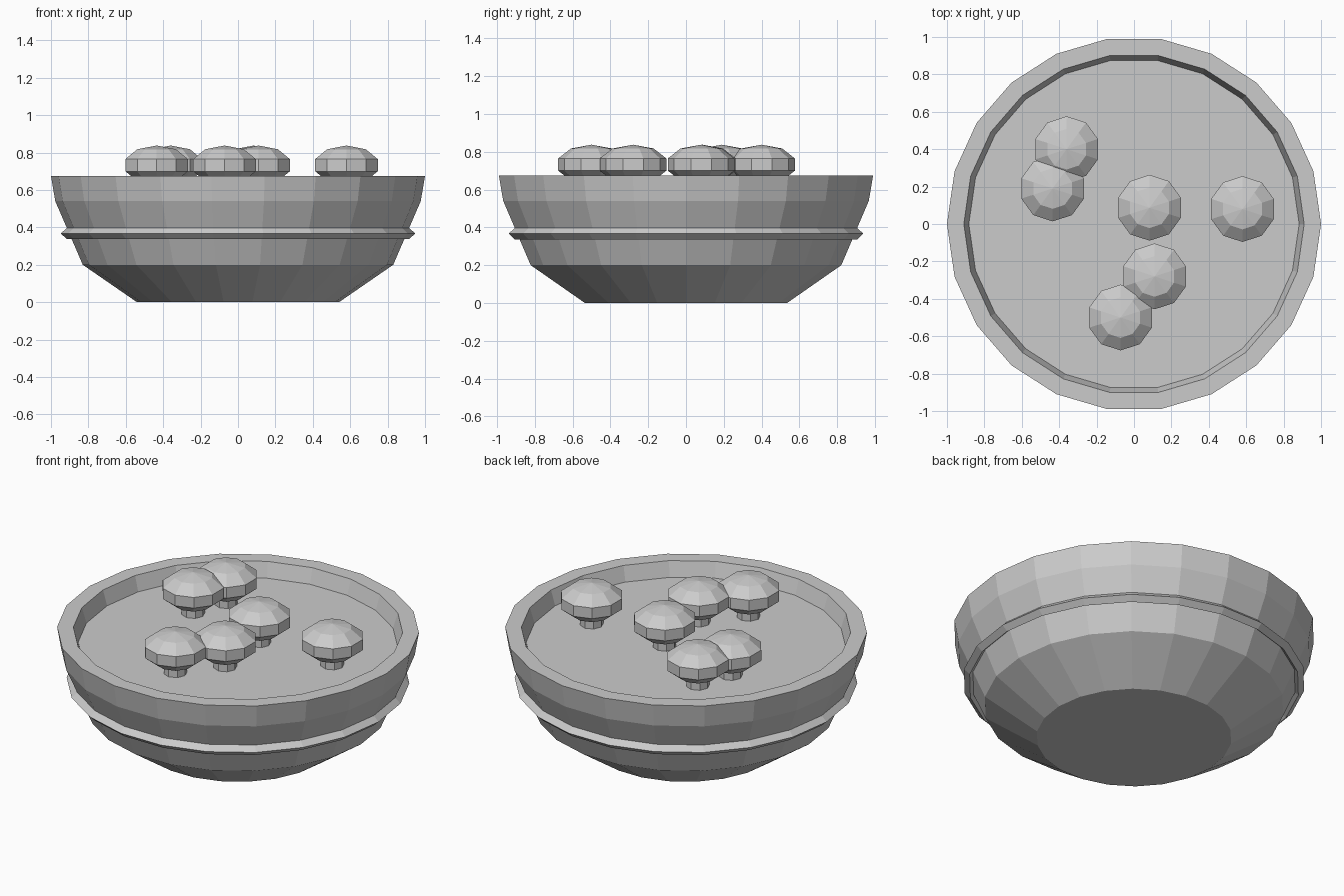
import bpy, bmesh, math

cube = bpy.data.objects.get("Cube")
if cube:
    bpy.data.objects.remove(cube, do_unlink=True)

grey = bpy.data.materials.new("plain grey")
grey.use_nodes = True
grey.diffuse_color = (0.6, 0.6, 0.6, 1)
grey.node_tree.nodes["Principled BSDF"].inputs["Base Color"].default_value = (0.6, 0.6, 0.6, 1)


def finish(name, bm, location=(0, 0, 0)):
    bmesh.ops.recalc_face_normals(bm, faces=bm.faces)
    mesh = bpy.data.meshes.new(name)
    bm.to_mesh(mesh)
    bm.free()
    mesh.materials.append(grey)
    obj = bpy.data.objects.new(name, mesh)
    obj.location = location
    bpy.context.collection.objects.link(obj)
    return obj


def lathe(name, profile, sides, closed=False, location=(0, 0, 0)):
    """Turn a radius/height profile around z; open profiles get end caps."""
    bm = bmesh.new()
    rings = []
    for r, z in profile:
        angles = [math.tau * i / sides for i in range(sides)]
        rings.append([bm.verts.new((r * math.cos(a), r * math.sin(a), z)) for a in angles])
    pairs = list(zip(rings, rings[1:]))
    if closed:
        pairs.append((rings[-1], rings[0]))
    else:
        bm.faces.new(rings[0])
        bm.faces.new(rings[-1])
    for low, high in pairs:
        for i in range(sides):
            j = (i + 1) % sides
            bm.faces.new((low[i], low[j], high[j], high[i]))
    return finish(name, bm, location)


# Bowl with its rim, inner wall and filled surface
SIDES = 22
lathe("bowl", [(0.54, 0), (0.83, 0.2), (0.977, 0.54), (1, 0.675),
               (0.91, 0.675), (0.883, 0.585)], SIDES)

# Raised diamond-section band around the outside
lathe("bowl_band", [(0.947, 0.367), (0.915, 0.398), (0.883, 0.367), (0.915, 0.337)],
      SIDES, closed=True)

# Mushrooms standing on the filled surface
spots = [(-0.36, 0.4), (-0.435, 0.19), (0.083, 0.087),
         (0.58, 0.08), (0.11, -0.28), (-0.072, -0.5)]
for n, (x, y) in enumerate(spots, 1):
    lathe(f"mushroom_stem_{n}", [(0.065, 0.58), (0.065, 0.68)], 8, location=(x, y, 0))
    cap = bmesh.new()
    bmesh.ops.create_uvsphere(cap, u_segments=10, v_segments=5, radius=0.185)
    bmesh.ops.scale(cap, vec=(1, 1, 0.568), verts=cap.verts)
    finish(f"mushroom_cap_{n}", cap, (x, y, 0.7325))
